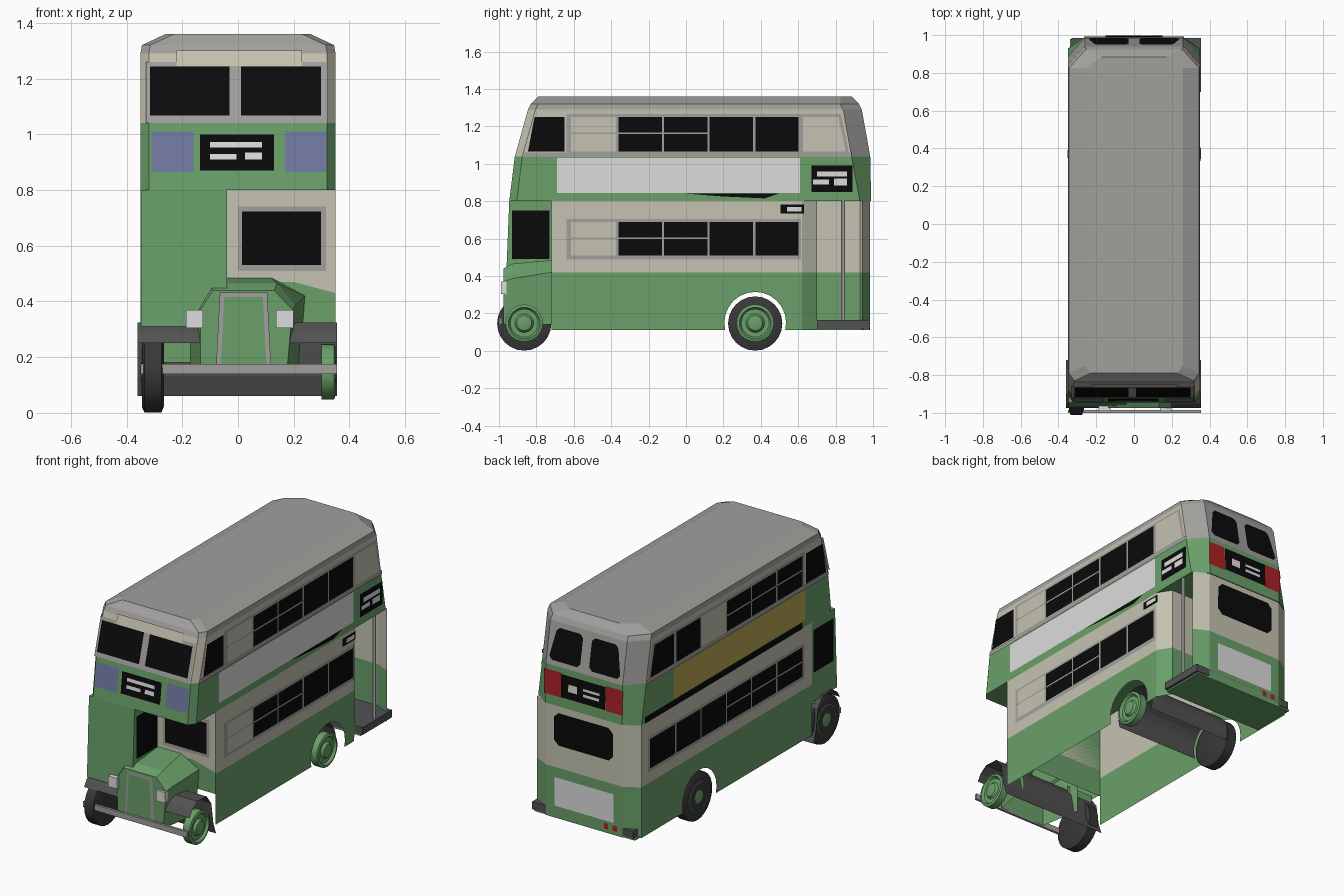
import bpy, bmesh, math

if "Cube" in bpy.data.objects:
    bpy.data.objects.remove(bpy.data.objects["Cube"])

def material(name, r, g, b):
    m = bpy.data.materials.new(name)
    m.diffuse_color = (r, g, b, 1)
    m.use_nodes = True
    m.node_tree.nodes["Principled BSDF"].inputs["Base Color"].default_value = m.diffuse_color
    return m

GREEN = material("green paint", .142, .35, .142)
CREAM = material("cream paint", .56, .545, .44)
ROOF = material("warm grey", .36, .35, .335)
DARK = material("dark grey", .085, .085, .085)
TYRE = material("tyre rubber", .04, .04, .04)
BLACK = material("black glass", .003, .003, .003)
WHITE = material("pale grey", .72, .72, .72)
OCHRE = material("ochre panel", .50, .38, .085)
RED = material("red", .40, .016, .018)
BLUE = material("blue violet", .165, .19, .36)

def mesh_object(name, verts, faces, mats, index=None, outward=None):
    bm = bmesh.new()
    vs = [bm.verts.new(v) for v in verts]
    for k, f in enumerate(faces):
        face = bm.faces.new([vs[i] for i in f])
        face.material_index = index[k] if index else 0
    bm.normal_update()
    if outward:
        for f in bm.faces:
            if sum(a * b for a, b in zip(f.normal, outward)) < 0:
                f.normal_flip()
    else:
        bmesh.ops.recalc_face_normals(bm, faces=bm.faces[:])
    me = bpy.data.meshes.new(name)
    bm.to_mesh(me)
    bm.free()
    for m in mats:
        me.materials.append(m)
    ob = bpy.data.objects.new(name, me)
    bpy.context.collection.objects.link(ob)
    return ob

def box(name, mat, x0, x1, y0, y1, z0, z1):
    v = [(x, y, z) for z in (z0, z1) for x, y in ((x0, y0), (x1, y0), (x1, y1), (x0, y1))]
    f = [(3, 2, 1, 0), (4, 5, 6, 7)] + [(i, (i + 1) % 4, (i + 1) % 4 + 4, i + 4) for i in range(4)]
    return mesh_object(name, v, f, [mat])

def lerp(table, z):
    for (a, p), (b, q) in zip(table, table[1:]):
        if z <= b:
            return p + (q - p) * (z - a) / (b - a)
    return table[-1][1]

# Surfaces on which flat plates are laid: u runs across, z up, d is the lift
FRONT = [(0, -.945), (.8, -.945), (1.04, -.915), (1.29, -.845), (1.32, -.83)]
REAR = [(0, .985), (.42, .985), (.8, .99), (1.04, .985), (1.29, .94)]
SURF = {
    "front": (lambda u, z, d: (u, lerp(FRONT, z) - d, z), (0, -1, 0)),
    "rear": (lambda u, z, d: (u, lerp(REAR, z) + d, z), (0, 1, 0)),
    "right": (lambda u, z, d: (.35 + d, u, z), (1, 0, 0)),
    "left": (lambda u, z, d: (-.35 - d, u, z), (-1, 0, 0)),
    "cab": (lambda u, z, d: (-.04 + d, u, z), (1, 0, 0)),
    "bulkhead": (lambda u, z, d: (u, -.72 - d, z), (0, -1, 0)),
}

def plate(name, mat, surf, pts, d=.004):
    fn, out = SURF[surf]
    return mesh_object(name, [fn(u, z, d) for u, z in pts], [range(len(pts))], [mat], outward=out)

def rect(name, mat, surf, u0, u1, z0, z1, d=.004):
    return plate(name, mat, surf, [(u0, z0), (u1, z0), (u1, z1), (u0, z1)], d)

# Upper deck and roof: stacked rings with cut corners (z, half width, front, rear, corner)
rings = [(.80, .35, -.945, .99, .06), (1.04, .35, -.915, .985, .10), (1.29, .35, -.845, .94, .10),
         (1.32, .345, -.83, .925, .10), (1.36, .26, -.79, .885, .06)]
verts, faces, index = [], [], []
for z, w, yf, yr, c in rings:
    verts += [(-w + .03, yf, z), (w - .03, yf, z), (w, yf + .04, z), (w, yr - c, z),
              (w - .09, yr, z), (-w + .09, yr, z), (-w, yr - c, z), (-w, yf + .04, z)]
for lev in range(4):
    for i in range(8):
        j = (i + 1) % 8
        faces.append((lev * 8 + i, lev * 8 + j, lev * 8 + 8 + j, lev * 8 + 8 + i))
        index.append(0 if lev == 0 else 1 if lev == 1 and i not in (3, 4, 5) else 2)
faces += [tuple(range(7, -1, -1)), tuple(range(32, 40))]
index += [0, 2]
mesh_object("upper_deck", verts, faces, [GREEN, CREAM, ROOF], index)

# Lower deck walls: open underneath, with rear wheel arches
def arch(r, a0, a1, n=14):
    return [(.37 + r * math.cos(math.radians(a0 + (a1 - a0) * i / n)),
             .15 + r * math.sin(math.radians(a0 + (a1 - a0) * i / n))) for i in range(n + 1)]

for side, tail in (("right", .62), ("left", .93)):
    low = [(-.72, .42), (-.72, .11)] + arch(.165, 194, -14) + [(tail, .11), (tail, .42)]
    plate("lower_side_" + side, GREEN, side, low, 0)
    rect("saloon_side_" + side, CREAM, side, -.72, tail, .42, .8, 0)

def wall(name, path):
    v = [(x, y, z) for z in (.11, .42, .8) for x, y in path]
    n = len(path)
    f = [(l * n + i, l * n + i + 1, l * n + n + i + 1, l * n + n + i) for l in (0, 1) for i in range(n - 1)]
    return mesh_object(name, v, f, [GREEN, CREAM], [0] * (n - 1) + [1] * (n - 1))

wall("rear_wall", [(-.35, .93), (-.26, .985), (.26, .985), (.35, .94)])
wall("entrance_bulkhead", [(.35, .62), (.30, .70), (-.35, .70)])
plate("front_bulkhead", CREAM, "bulkhead", [(-.35, .47), (.2, .47), (.35, .43), (.35, .8), (-.35, .8)], 0)
plate("front_bulkhead_low", GREEN, "bulkhead", [(-.35, .3), (.35, .3), (.35, .43), (.2, .47), (-.35, .47)], 0)

# Rear platform with pole
box("platform", DARK, -.33, .355, .70, .985, .12, .165)
box("platform_underside", GREEN, -.34, .34, .70, .98, .11, .12)

def lathe(name, mat, profile, axis, y=0, z=0, n=24):
    v, f = [], []
    for t, r in profile:
        for k in range(n):
            a = 2 * math.pi * k / n
            p, q = r * math.cos(a), r * math.sin(a)
            v.append((t, y + p, z + q) if axis == "x" else (.335 + p, y + q, t))
    for s in range(len(profile) - 1):
        for k in range(n):
            f.append((s * n + k, s * n + (k + 1) % n, s * n + n + (k + 1) % n, s * n + n + k))
    f += [tuple(range(n)), tuple(range((len(profile) - 1) * n, len(profile) * n))]
    ob = mesh_object(name, v, f, [mat])
    for p in ob.data.polygons:
        p.use_smooth = True
    ob.data.set_sharp_from_angle(angle=math.radians(35))
    return ob

lathe("pole", WHITE, [(.165, .011), (.8, .011)], "z", .84, n=10)

# Wheels: dished rims both sides, tyres on the near side
rim = [(.30, .10), (.345, .10), (.35, .085), (.335, .075), (.335, .05), (.35, .04), (.355, .02)]
tyre = [(.265, .12), (.275, .145), (.335, .145), (.345, .125), (.345, .095)]
for pos, y in (("front", -.865), ("rear", .37)):
    lathe("rim_right_" + pos, GREEN, rim, "x", y, .148)
    lathe("rim_left_" + pos, GREEN, [(-x + .004, r) for x, r in rim], "x", y, .148)
    lathe("tyre_left_" + pos, TYRE, [(-x, r) for x, r in tyre], "x", y, .146)

# Mudguards running across both axles
def guard(name, pts, x0, x1):
    n = len(pts)
    return mesh_object(name, [(x, y, z) for x in (x0, x1) for y, z in pts],
                       [(i, i + 1, n + i + 1, n + i) for i in range(n - 1)], [DARK])

guard("rear_mudguard", arch(.15, 200, -20), -.265, .30)
guard("front_mudguard", [(-.975, .25), (-.95, .29), (-.90, .325), (-.81, .32), (-.765, .26),
                         (-.745, .13), (-.72, .06)], -.36, .355)
mesh_object("inner_wing", [(-.33, -.775, .18), (-.15, -.775, .18), (-.15, -.775, .32), (-.33, -.775, .32)],
            [(0, 1, 2, 3)], [GREEN], outward=(0, -1, 0))

# Half-width driver's cab
cab = [(x, y, z) for z, y0 in ((.31, -.965), (.8, -.945))
       for x, y in ((-.348, y0), (-.04, y0), (-.04, -.72), (-.348, -.72))]
mesh_object("cab", cab, [(i, (i + 1) % 4, (i + 1) % 4 + 4, i + 4) for i in range(4)] + [(4, 5, 6, 7)], [GREEN])
rect("cab_window_inner", BLACK, "cab", -.93, -.73, .49, .75)
rect("cab_window_left", BLACK, "left", -.92, -.73, .49, .75)

# Bonnet, radiator, lamps and bumper
hood = []
for y, w, sh, top, tw in ((-.975, .155, .37, .44, .11), (-.93, .165, .385, .465, .12), (-.72, .20, .42, .485, .10)):
    hood += [(.02 + s * x, y, z) for s, x, z in ((-1, w, .14), (-1, w, sh), (-1, tw, top),
                                              (1, tw, top), (1, w + .02, sh), (1, w, .14))]
hf = [(r * 6 + i, r * 6 + i + 1, r * 6 + 7 + i, r * 6 + 6 + i) for r in (0, 1) for i in range(5)]
mesh_object("bonnet", hood, hf + [tuple(range(6))], [GREEN])
for nm, mat, m, y in (("radiator_frame", ROOF, 0, -.981), ("radiator_core", GREEN, .016, -.986)):
    mesh_object(nm, [(-.08 + m, y, .14), (.12 - m, y, .14), (.105 - m, y, .432 - m), (-.065 + m, y, .432 - m)],
                [(0, 1, 2, 3)], [mat], outward=(0, -1, 0))
for s in (-1, 1):
    x = .006 + s * .162
    box("headlamp", WHITE, x - .031, x + .031, -.99, -.96, .305, .37)
box("bumper", ROOF, -.35, .355, -1.0, -.985, .14, .175)

# Front: upper windows, blind box, blue panels, saloon window
rect("front_window_frame", ROOF, "front", -.33, .315, 1.04, 1.26)
rect("front_visor", CREAM, "front", -.22, .23, 1.245, 1.30, .009)
for a, b in ((-.315, -.03), (.01, .298)):
    rect("front_window", BLACK, "front", a, b, 1.067, 1.243, .008)
rect("front_blind", BLACK, "front", -.137, .13, .87, 1.0)
for a, b, c, d in ((-.1, .087, .952, .972), (-.1, -.005, .91, .93), (.025, .087, .91, .935)):
    rect("front_blind_strip", WHITE, "front", a, b, c, d, .008)
for a, b in ((-.31, -.16), (.168, .317)):
    rect("front_side_panel", BLUE, "front", a, b, .865, 1.01)
rect("bulkhead_window_frame", ROOF, "bulkhead", 0, .315, .51, .74)
rect("bulkhead_window", BLACK, "bulkhead", .015, .298, .53, .722, .008)

# Side windows: a grey frame with panes on a regular pitch
EDGES = [-.62, -.367, -.123, .12, .365, .608]
for side in ("right", "left"):
    rect("upper_sill", ROOF, side, -.87, .885, 1.035, 1.06, .006)
    plate("upper_window_frame", ROOF, side, [(-.64, 1.04), (.875, 1.04), (.83, 1.265), (-.64, 1.265)])
    plate("upper_front_pane", BLACK, side, [(-.845, 1.065), (-.65, 1.065), (-.65, 1.25), (-.81, 1.25)], .008)
    plate("upper_rear_pane", BLACK if side == "left" else CREAM, side,
          [(.625, 1.065), (.855, 1.065), (.815, 1.25), (.625, 1.25)], .008)
    rect("lower_window_frame", ROOF, side, -.64, .615 if side == "right" else .875, .488, .705)
    for k, (a, b) in enumerate(zip(EDGES, EDGES[1:])):
        up = CREAM if k == (0 if side == "right" else 3) else BLACK
        lo = CREAM if k == 0 and side == "right" else BLACK
        rect("upper_pane", up, side, a + .006, b - .006, 1.065, 1.25, .008)
        rect("lower_pane", lo, side, a + .006, b - .006, .51, .69, .008)
        if k < 3:
            rect("upper_pane_bar", ROOF, side, a, b, 1.158, 1.167, .0095)
            rect("lower_pane_bar", ROOF, side, a, b, .598, .607, .0095)
rect("lower_rear_pane", BLACK, "left", .62, .862, .51, .69, .008)

# Side panels and signs
rect("right_panel", WHITE, "right", -.69, .61, .845, 1.03)
rect("left_panel", OCHRE, "left", -.65, .62, .845, 1.03)
rect("left_dark_strip", BLACK, "left", -.62, .90, .80, .84)
plate("right_dark_strip", BLACK, "right", [(-.02, .842), (.2, .825), (.42, .815), (.5, .842)])
rect("side_blind", BLACK, "right", .67, .89, .85, .99, .006)
for a, b, c, d in ((.70, .86, .932, .96), (.68, .765, .89, .915), (.79, .86, .885, .92)):
    rect("side_blind_strip", WHITE, "right", a, b, c, d, .009)
rect("door_sign", BLACK, "right", .505, .63, .733, .782)
rect("door_sign_strip", WHITE, "right", .54, .617, .745, .77, .008)

# Rear: paired upper windows, blind, red panels, lower window, plate and lamps
for s in (-1, 1):
    plate("rear_upper_window", BLACK, "rear", [(s * u, z) for u, z in (
        (.03, 1.09), (.05, 1.07), (.22, 1.07), (.24, 1.09), (.21, 1.24), (.19, 1.26), (.05, 1.26), (.03, 1.24))])
    rect("rear_red_panel", RED, "rear", min(s * .15, s * .265), max(s * .15, s * .265), .86, 1.01)
rect("rear_blind", BLACK, "rear", -.15, .15, .865, 1.005, .008)
for a, b, c, d in ((.04, .1, .91, .955), (-.11, .0, .94, .955), (-.11, .0, .905, .922)):
    rect("rear_blind_strip", WHITE, "rear", a, b, c, d, .0095)
plate("rear_lower_window", BLACK, "rear", [(-.17, .56), (.17, .56), (.2, .59), (.2, .73), (.17, .76),
                                           (-.17, .76), (-.2, .73), (-.2, .59)])
rect("rear_panel", WHITE, "rear", -.2, .2, .185, .36)
for x in (-.15, -.21):
    rect("rear_lamp", RED, "rear", x - .014, x + .014, .135, .17)
